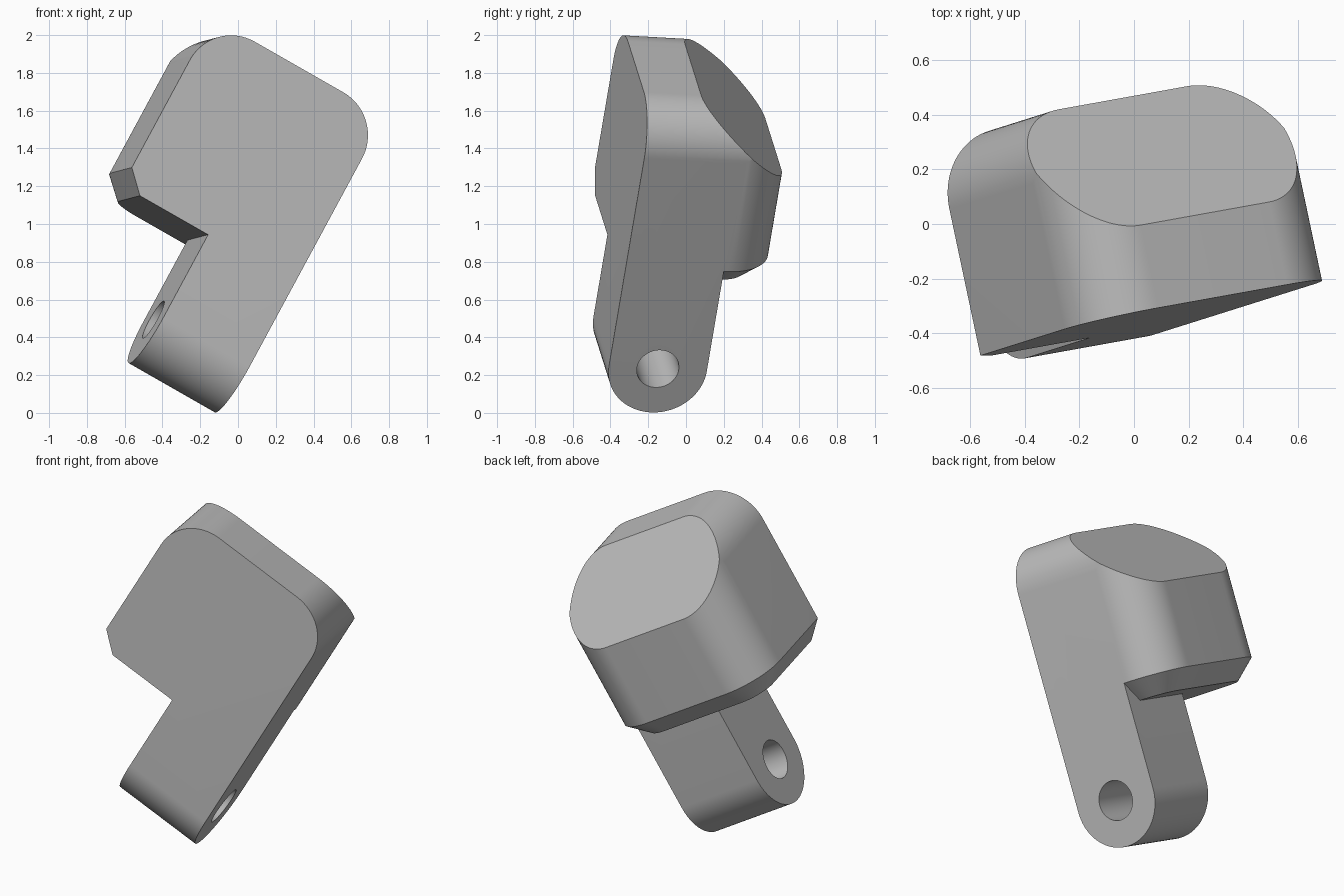
import bpy, bmesh
from math import sin, cos, pi
from mathutils import Vector, Matrix

cube = bpy.data.objects.get("Cube")
if cube:
    bpy.data.objects.remove(cube)

# Main sizes in the part's own frame: X across, Y depth, Z length
LEFT, ARM_LEFT, RIGHT = -1.193, -0.662, -0.13
FRONT, ARM_BACK, BACK = -0.425, 0.105, 0.382
HEAD_LOW, HEAD_TOP = 0.685, 1.706
FILLET, CHAMFER, HOLE = 0.258, 0.11, 0.113
PIN_Y, PIN_Z = (FRONT + ARM_BACK) / 2, 0.185
END = (ARM_BACK - FRONT) / 2


def arc(cx, cy, r, a0, a1, n=24):
    return [(cx + r * cos(a0 + (a1 - a0) * i / n), cy + r * sin(a0 + (a1 - a0) * i / n))
            for i in range(n + 1)]


def tab(x0, x1, y0, y1, r):
    """Outline square at y0 and rounded at both y1 corners."""
    return ([(x0, y0), (x1, y0)] + arc(x1 - r, y1 - r, r, 0, pi / 2)
            + arc(x0 + r, y1 - r, r, pi / 2, pi))


def loft(name, rings):
    """Solid skinned through rings that have equal point counts."""
    bm = bmesh.new()
    loops = [[bm.verts.new(p) for p in ring] for ring in rings]
    n = len(loops[0])
    for a, b in zip(loops, loops[1:]):
        for i in range(n):
            j = (i + 1) % n
            bm.faces.new((a[i], a[j], b[j], b[i]))
    bm.faces.new(loops[0])
    bm.faces.new(loops[-1])
    bmesh.ops.recalc_face_normals(bm, faces=bm.faces)
    mesh = bpy.data.meshes.new(name)
    bm.to_mesh(mesh)
    bm.free()
    ob = bpy.data.objects.new(name, mesh)
    bpy.context.collection.objects.link(ob)
    return ob


def combine(target, tool, operation):
    bpy.context.view_layer.objects.active = target
    mod = target.modifiers.new("combine", 'BOOLEAN')
    mod.operation, mod.solver, mod.object = operation, 'EXACT', tool
    bpy.ops.object.modifier_apply(modifier=mod.name)
    bpy.data.objects.remove(tool)


# Head: front outline, rounded at the two upper corners
outline = tab(LEFT, RIGHT, HEAD_LOW, HEAD_TOP, FILLET)
body = loft("bracket_body", [[(x, y, z) for x, z in outline] for y in (FRONT, BACK + 0.2)])

# Head: plan outline, rounded at the back and chamfered below
full = tab(LEFT, RIGHT, FRONT - 0.5, BACK, FILLET)
small = tab(LEFT + CHAMFER, RIGHT - CHAMFER, FRONT - 0.5, BACK - CHAMFER, FILLET - CHAMFER)
low = HEAD_LOW + CHAMFER
plan = loft("plan_cutter", [[(x, y, z) for x, y in ring] for ring, z in
                            ((small, HEAD_LOW), (full, low), (full, HEAD_TOP + 0.3))])
combine(body, plan, 'INTERSECT')

# Head: sloping face between top and back
p, q = Vector((FRONT + 0.31, HEAD_TOP)), Vector((BACK, 1.29))
d = q - p
wedge = [p - d, q + d, (q + d) + Vector((0, 2)), (p - d) + Vector((0, 2))]
combine(body, loft("slope_cutter", [[(x, y, z) for y, z in wedge]
                                    for x in (LEFT - 1, RIGHT + 1)]), 'DIFFERENCE')

# Arm with a round end
side = [(ARM_BACK, 1.0), (FRONT, 1.0)] + arc(PIN_Y, PIN_Z, END, pi, 2 * pi, 40)
arm = loft("arm", [[(x, y, z) for y, z in side] for x in (ARM_LEFT, RIGHT)])
combine(body, arm, 'UNION')

# Pin hole through the arm
ring = arc(PIN_Y, PIN_Z, HOLE, 0, 2 * pi, 48)[:-1]
pin = loft("pin_cutter", [[(x, y, z) for y, z in ring] for x in (ARM_LEFT - 0.2, RIGHT + 0.2)])
combine(body, pin, 'DIFFERENCE')

# Tilt the finished part into its pose
up = Vector((0.47, 0.148, 0.87)).normalized()
across = Vector((0.86, 0.155, -0.486))
across = (across - up * across.dot(up)).normalized()
back = up.cross(across)
body.data.transform(Matrix((across, back, up)).transposed().to_4x4())

# Merge flat regions and shade
bm = bmesh.new()
bm.from_mesh(body.data)
bmesh.ops.remove_doubles(bm, verts=bm.verts, dist=0.0005)
bmesh.ops.dissolve_limit(bm, angle_limit=0.005, verts=bm.verts, edges=bm.edges)
bm.to_mesh(body.data)
bm.free()

grey = bpy.data.materials.new("plain_grey")
grey.use_nodes = True
colour = (0.5, 0.5, 0.5, 1)
grey.diffuse_color = colour
grey.node_tree.nodes["Principled BSDF"].inputs["Base Color"].default_value = colour
body.data.materials.clear()
body.data.materials.append(grey)

bpy.ops.object.select_all(action='DESELECT')
body.select_set(True)
bpy.context.view_layer.objects.active = body
bpy.ops.object.shade_smooth_by_angle(angle=0.21)
